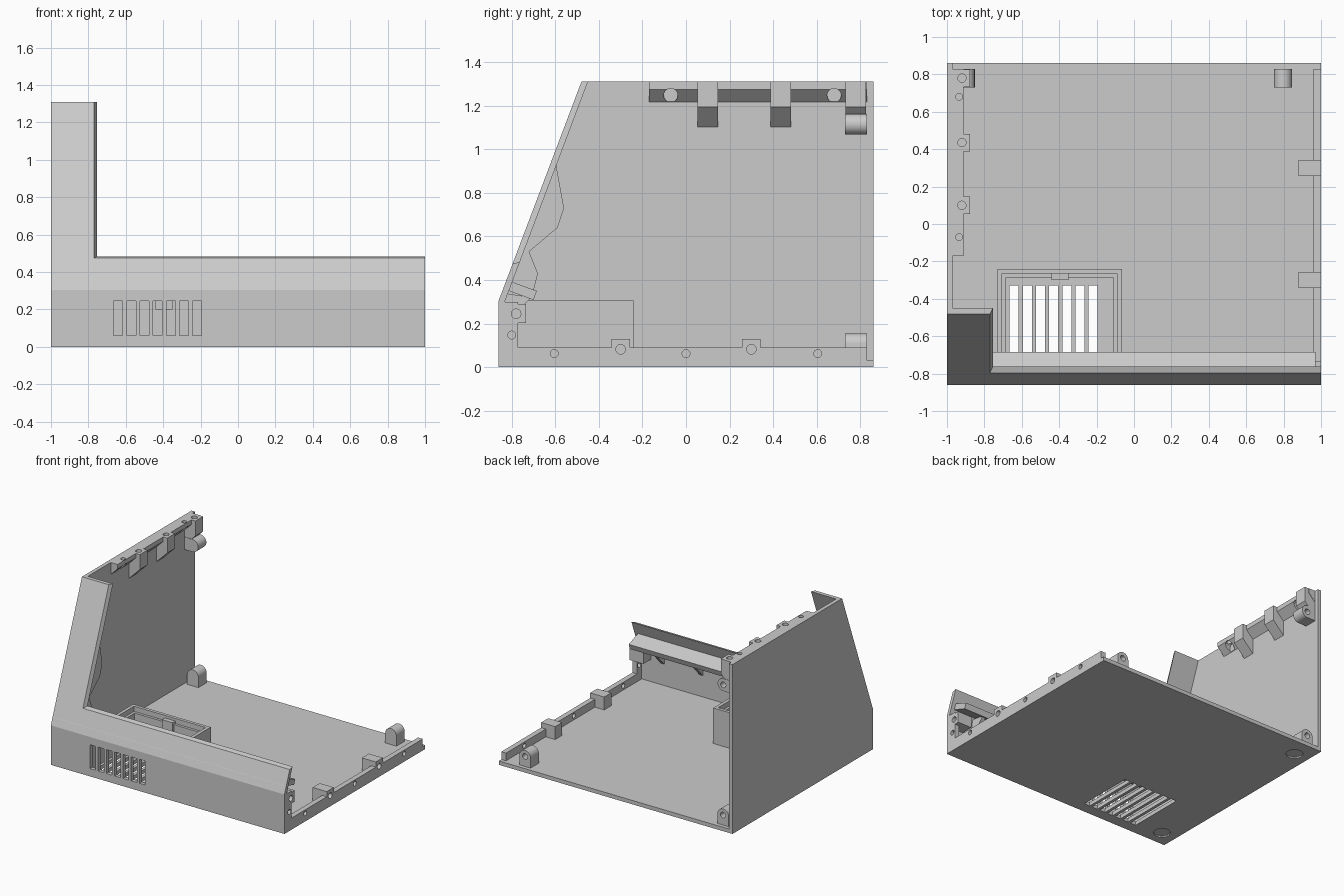
import bpy, bmesh, math
from mathutils import Vector, Matrix

if "Cube" in bpy.data.objects:
    bpy.data.objects.remove(bpy.data.objects["Cube"], do_unlink=True)

grey = bpy.data.materials.new("light_grey_plastic")
grey.use_nodes = True
colour = (0.6, 0.6, 0.6, 1)
grey.diffuse_color = colour
grey.node_tree.nodes["Principled BSDF"].inputs["Base Color"].default_value = colour

T = 0.03            # shell thickness
BACK, TOP = 0.86, 1.31
BEND = 0.305        # height where the front starts to lean
LEAN = 0.378        # run per unit of height


def front_y(z):
    return -BACK + max(0, z - BEND) * LEAN


def loft(name, ring_a, ring_b):
    """Solid between two matching outlines."""
    bm = bmesh.new()
    a = [bm.verts.new(p) for p in ring_a]
    b = [bm.verts.new(p) for p in ring_b]
    bm.faces.new(a)
    bm.faces.new(b)
    for i in range(len(a)):
        j = (i + 1) % len(a)
        bm.faces.new((a[i], a[j], b[j], b[i]))
    bmesh.ops.recalc_face_normals(bm, faces=bm.faces)
    mesh = bpy.data.meshes.new(name)
    bm.to_mesh(mesh)
    bm.free()
    mesh.materials.append(grey)
    ob = bpy.data.objects.new(name, mesh)
    bpy.context.collection.objects.link(ob)
    return ob


def prism(name, pts, axis, lo, hi):
    """Extrude a 2D outline along x (points y,z) or y (points x,z)."""
    def place(p, d):
        return (d, p[0], p[1]) if axis == "x" else (p[0], d, p[1])
    return loft(name, [place(p, lo) for p in pts], [place(p, hi) for p in pts])


def box(name, x, y, z):
    return prism(name, [(x[0], z[0]), (x[1], z[0]), (x[1], z[1]), (x[0], z[1])], "y", *y)


def rod(centre, axis, radius, length):
    """Round cutter centred on a point."""
    c, d = Vector(centre), Vector(axis)
    turn = Vector((0, 0, 1)).rotation_difference(d).to_matrix()
    ring = [turn @ (Matrix.Rotation(math.tau * i / 32, 3, "Z") @ Vector((radius, 0, 0)))
            for i in range(32)]
    h = d * length / 2
    return loft("cutter", [c + v - h for v in ring], [c + v + h for v in ring])


def cut(targets, cutters):
    for ob in targets:
        for c in cutters:
            m = ob.modifiers.new("cut", "BOOLEAN")
            m.operation, m.solver, m.object = "DIFFERENCE", "EXACT", c
        bpy.context.view_layer.update()
        graph = bpy.context.evaluated_depsgraph_get()
        mesh = bpy.data.meshes.new_from_object(ob.evaluated_get(graph))
        ob.modifiers.clear()
        ob.data = mesh
    for c in cutters:
        bpy.data.objects.remove(c, do_unlink=True)


def arch(name, base, tip, across, angle, y):
    """Lug with a rounded end and a screw hole along y; angle is the way it points."""
    pts = []
    r = 0.048
    c = Vector((math.cos(angle), math.sin(angle)))
    s = Vector((-c.y, c.x))
    start = Vector(across) + c * base
    mid = Vector(across) + c * (tip - r)
    pts = [start - s * r]
    pts += [mid + r * (c * math.cos(t) + s * math.sin(t))
            for t in (math.pi * (i / 16 - 0.5) for i in range(17))]
    pts.append(start + s * r)
    ob = prism(name, pts, "y", *y)
    cut([ob], [rod((mid.x, y[1], mid.y), (0, 1, 0), 0.022, 0.16)])
    return ob


# shell: floor, side wall, front wall, leaning front frame
floor = box("floor", (-1, 1), (-BACK, BACK), (0, T))
prism("side_wall", [(-BACK, 0), (BACK, 0), (BACK, TOP), (front_y(TOP), TOP), (-BACK, BEND)],
      "x", -1, -1 + T)
front = box("front_wall", (-1, 1), (-BACK, -BACK + T), (0, BEND))


def frame_ring(edge_x, edge_z, depth):
    outline = [(-1, BEND), (1, BEND), (1, edge_z), (edge_x, edge_z), (edge_x, TOP), (-1, TOP)]
    return [(x, front_y(z) + depth, z) for x, z in outline]


loft("front_frame", frame_ring(-0.77, 0.474, 0), frame_ring(-0.755, 0.484, T))

# vent slots and foot recesses
slot_x = [-0.665 + 0.0705 * i for i in range(7)]
cut([floor], [box("cutter", (x, x + 0.048), (-0.775, -0.33), (-0.1, 0.1)) for x in slot_x]
    + [rod((-0.877, y, 0), (0, 0, 1), 0.06, 0.02) for y in (0.714, -0.738)])
cut([front], [box("cutter", (x, x + 0.048), (-0.95, -0.75), (0.06, 0.245)) for x in slot_x])

# speaker box: outer walls with a lower step inside
for label, inset, width, height in (("outer", 0, 0.025, 0.305), ("step", 0.025, 0.02, 0.265)):
    x0, x1, y1 = -0.73 + inset, -0.065 - inset, -0.24 - inset
    box(f"speaker_box_{label}_right", (x0, x0 + width), (-0.84, y1), (T, height))
    box(f"speaker_box_{label}_left", (x1 - width, x1), (-0.84, y1), (T, height))
    box(f"speaker_box_{label}_back", (x0, x1), (y1 - width, y1), (T, height))
box("speaker_box_tab", (-0.44, -0.35), (-0.3, -0.265), (0.2, 0.285))

# ledge square to the leaning frame, with ribs below
prism("front_ledge", [(-0.80, 0.392), (-0.685, 0.35), (-0.70, 0.308), (-0.84, 0.36)],
      "x", -0.97, 0.97)
for i, x in enumerate((0.78, 0.45, 0.12)):
    prism(f"ledge_rib_{i}", [(-0.835, 0.19), (-0.71, 0.32), (-0.835, 0.34)],
          "x", x - 0.015, x + 0.015)

# brace behind the tall side of the frame
prism("frame_brace", [(-0.60, 0.95), (-0.56, 0.73), (-0.59, 0.64), (-0.72, 0.53),
                      (-0.68, 0.43), (-0.70, 0.35), (-0.81, 0.39)], "x", -0.81, -0.77)

# open-side rail along the floor with screw blocks
floor_parts = [box("floor_rail", (0.96, 1), (-0.84, 0.83), (0, 0.09))]
for i, y in enumerate((-0.30, 0.30)):
    floor_parts.append(box(f"floor_block_{i}", (0.88, 1), (y - 0.043, y + 0.043), (0.02, 0.13)))
cut(floor_parts, [rod((1, y, 0.082), (1, 0, 0), 0.022, 0.16) for y in (-0.30, 0.30)]
    + [rod((1, y, 0.062), (1, 0, 0), 0.018, 0.16) for y in (-0.605, 0, 0.605)])

# open-side rail up the front
front_parts = [box("front_rail", (0.96, 1), (-0.84, -0.772), (0.02, 0.30)),
               box("front_block", (0.88, 1), (-0.84, -0.735), (0.203, 0.29))]
cut(front_parts, [rod((1, -0.78, 0.245), (1, 0, 0), 0.022, 0.16),
                  rod((1, -0.80, 0.147), (1, 0, 0), 0.018, 0.16)])


# top rail on the side wall with sloped undersides and screw blocks
def bracket(name, x, low, y):
    return prism(name, [(-0.975, TOP), (x, TOP), (x, low), (-0.975, low - (x + 0.975))], "y", *y)


top_rail = bracket("top_rail", -0.912, 1.275, (-0.17, 0.83))
top_parts = [top_rail]
big_holes = (0.10, 0.435, 0.78)
for i, y in enumerate(big_holes):
    top_parts.append(bracket(f"top_block_{i}", -0.877, 1.195, (y - 0.047, y + 0.047)))
small_holes = (-0.07, 0.68)
cut(top_parts, [rod((-0.92, y, TOP), (0, 0, 1), 0.022, 0.16) for y in big_holes]
    + [rod((-0.935, y, TOP), (0, 0, 1), 0.018, 0.1) for y in small_holes])
cut([top_rail], [rod((-0.917, y, 1.247), (1, 0, 0), 0.032, 0.1) for y in small_holes])

# rounded lugs for the back panel
lug_y = (0.73, 0.83)
arch("lower_left_lug", 0.02, 0.155, (0.797, 0), math.pi / 2, lug_y)
arch("lower_right_lug", 0.02, 0.155, (-0.898, 0), math.pi / 2, lug_y)
arch("upper_lug", 0.02, 0.148, (-1, 1.115), 0, lug_y)

bpy.ops.object.select_all(action="DESELECT")
for ob in bpy.context.collection.objects:
    if ob.type == "MESH" and "lug" in ob.name:
        ob.select_set(True)
        bpy.context.view_layer.objects.active = ob
bpy.ops.object.shade_smooth_by_angle(angle=math.radians(30))
